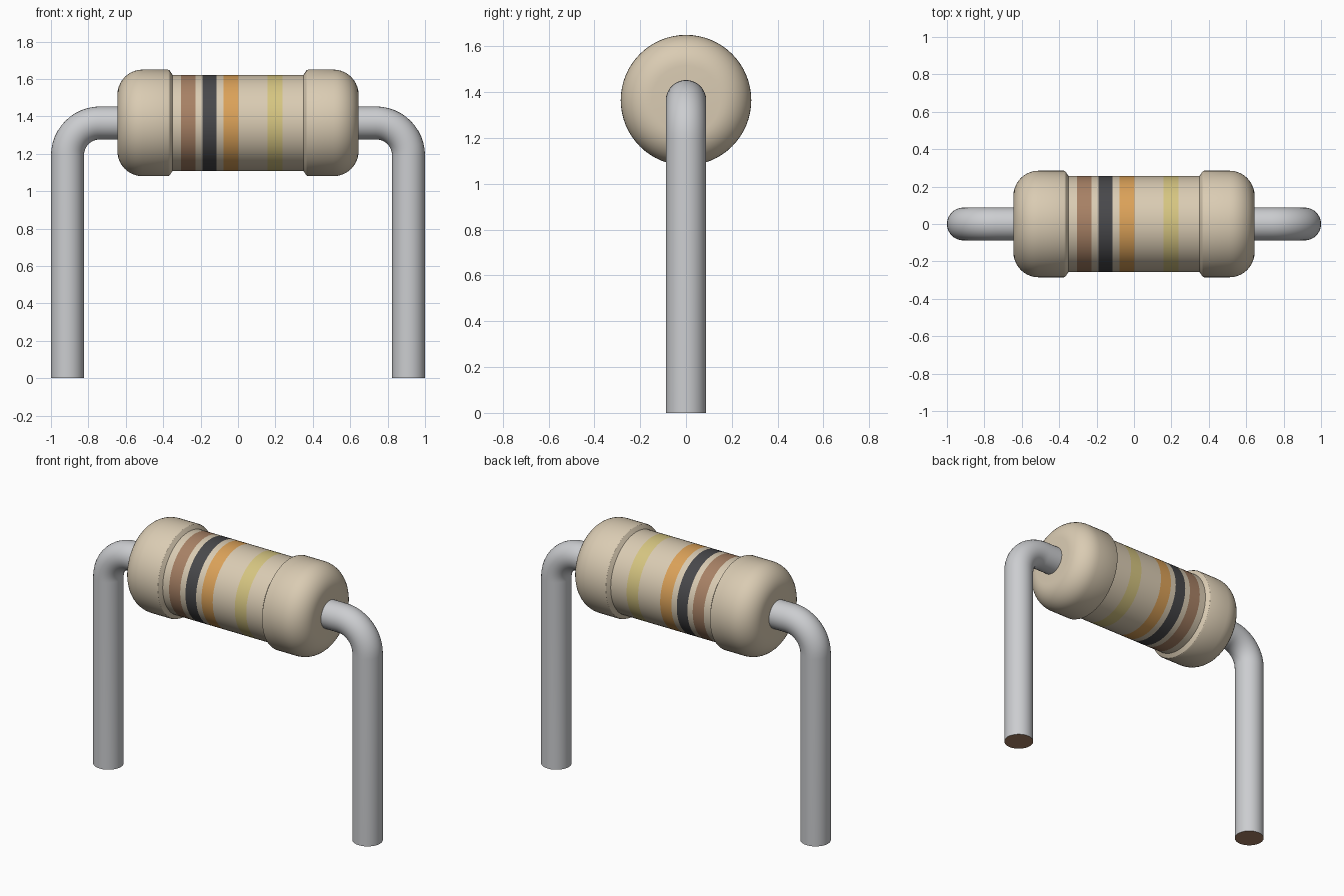
import bpy, bmesh
from math import sin, cos, pi, radians
from mathutils import Vector

cube = bpy.data.objects.get("Cube")
if cube:
    bpy.data.objects.remove(cube)


def material(name, rgb):
    m = bpy.data.materials.new(name)
    m.use_nodes = True
    m.diffuse_color = (*rgb, 1)
    m.node_tree.nodes["Principled BSDF"].inputs["Base Color"].default_value = (*rgb, 1)
    return m


tan = material("tan_ceramic", (0.70, 0.60, 0.45))
brown = material("brown_band", (0.39, 0.22, 0.13))
black = material("black_band", (0.065, 0.065, 0.07))
orange = material("orange_band", (0.71, 0.36, 0.10))
gold = material("gold_band", (0.67, 0.56, 0.22))
metal = material("lead_metal", (0.60, 0.61, 0.63))

AXIS_Z = 1.365


def tube(name, stations, sides, mats, rule):
    """Skin circles of (centre, tangent, radius); rule(face) picks the material slot."""
    bm = bmesh.new()
    rings = []
    side = Vector((0, 1, 0))
    for centre, tangent, radius in stations:
        up = tangent.cross(side)
        rings.append([bm.verts.new(centre + radius * (cos(a) * side + sin(a) * up))
                      for a in (2 * pi * i / sides for i in range(sides))])
    for a, b in zip(rings, rings[1:]):
        for i in range(sides):
            j = (i + 1) % sides
            bm.faces.new((a[i], a[j], b[j], b[i]))
    bm.faces.new(rings[0])
    bm.faces.new(rings[-1])
    bmesh.ops.recalc_face_normals(bm, faces=bm.faces)
    for f in bm.faces:
        f.material_index = rule(f)
    mesh = bpy.data.meshes.new(name)
    bm.to_mesh(mesh)
    bm.free()
    obj = bpy.data.objects.new(name, mesh)
    bpy.context.collection.objects.link(obj)
    for m in mats:
        mesh.materials.append(m)
    bpy.ops.object.select_all(action="DESELECT")
    obj.select_set(True)
    bpy.context.view_layer.objects.active = obj
    bpy.ops.object.shade_smooth_by_angle(angle=radians(30))
    return obj


# Body: rounded end caps, chamfered step, narrower banded middle
bands = [(-0.305, -0.227), (-0.19, -0.115), (-0.077, 0.002), (0.157, 0.238)]
cap = [(0.51 + 0.135 * cos(a), 0.15 + 0.135 * sin(a))
       for a in (pi / 2 * i / 10 for i in range(11))]
cap += [(0.375, 0.285), (0.366, 0.281), (0.35, 0.257)]
profile = [(-x, r) for x, r in cap]
profile += [(x, 0.257) for band in bands for x in band]
profile += reversed(cap)


def band_rule(face):
    x = face.calc_center_median().x
    return next((i + 1 for i, (lo, hi) in enumerate(bands) if lo < x < hi), 0)


tube("resistor_body",
     [(Vector((x, 0, AXIS_Z)), Vector((1, 0, 0)), r) for x, r in profile],
     64, [tan, brown, black, orange, gold], band_rule)

# Bent wire leads, one on each end
WIRE, BEND = 0.088, 0.175
for name, s in (("left_lead", 1), ("right_lead", -1)):
    path = [(Vector((s * 0.6, 0, AXIS_Z)), Vector((s, 0, 0)), WIRE)]
    for i in range(13):
        a = pi / 2 * i / 12
        path.append((Vector((s * (0.737 + BEND * sin(a)), 0, AXIS_Z - BEND + BEND * cos(a))),
                     Vector((s * cos(a), 0, -sin(a))), WIRE))
    path.append((Vector((s * 0.912, 0, 0)), Vector((0, 0, -1)), WIRE))
    tube(name, path, 32, [metal, brown],
         lambda f: 1 if f.calc_center_median().z < 0.001 else 0)
